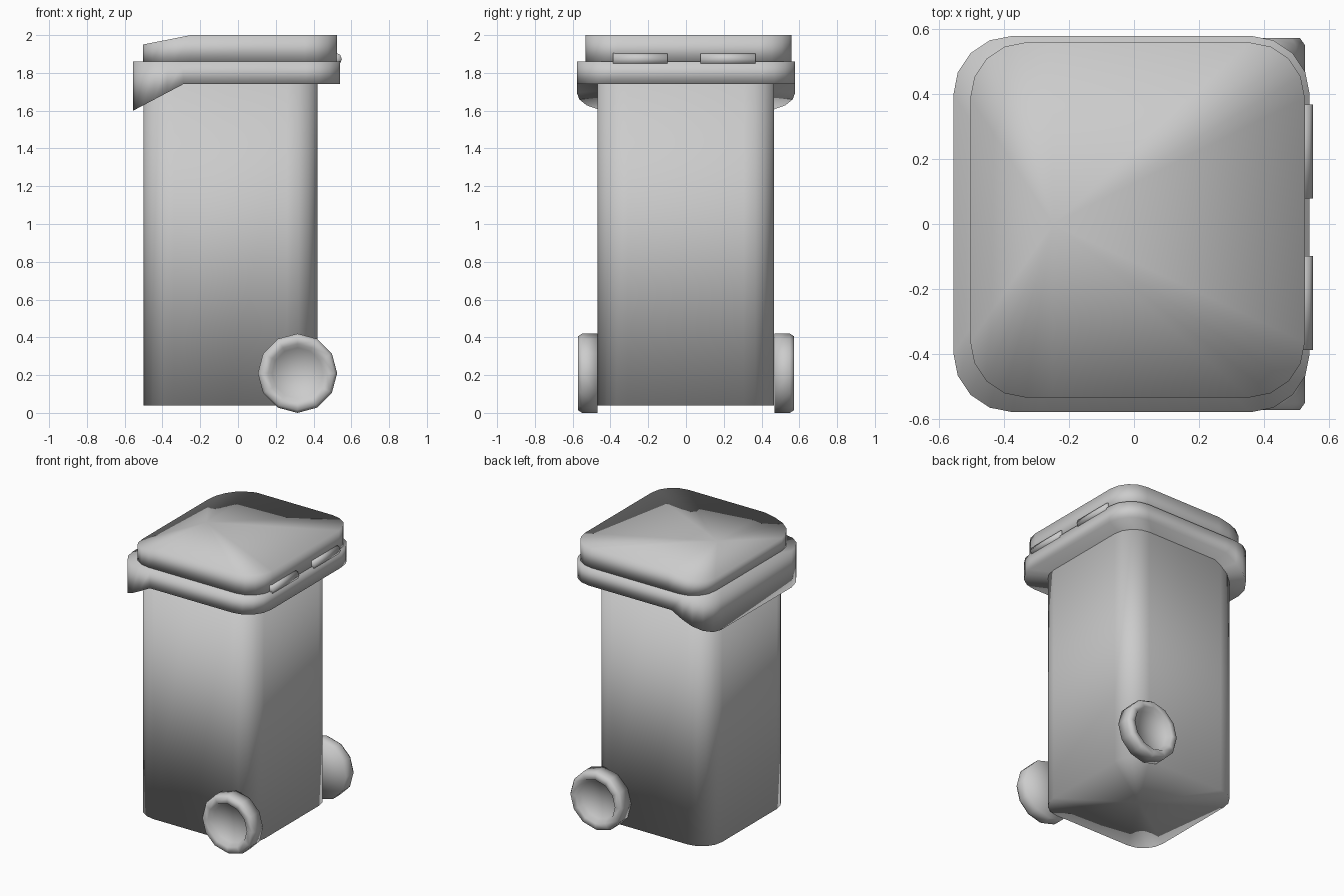
import bpy
import bmesh
from math import pi, cos, sin

if "Cube" in bpy.data.objects:
    bpy.data.objects.remove(bpy.data.objects["Cube"])


def finish(bm, name):
    bmesh.ops.recalc_face_normals(bm, faces=bm.faces)
    for f in bm.faces:
        f.smooth = True
    mesh = bpy.data.meshes.new(name)
    bm.to_mesh(mesh)
    bm.free()
    obj = bpy.data.objects.new(name, mesh)
    bpy.context.collection.objects.link(obj)
    return obj


def rounded_outline(x0, x1, y0, y1, r, fold_x, seg=4):
    pts = []
    corners = [(x1 - r, y0 + r), (x1 - r, y1 - r), (x0 + r, y1 - r), (x0 + r, y0 + r)]
    for k, (cx, cy) in enumerate(corners):
        for i in range(seg + 1):
            a = (k - 1) * pi / 2 + i * pi / 2 / seg
            pts.append((cx + r * cos(a), cy + r * sin(a)))
        if k == 1:
            pts.append((fold_x, y1))
    pts.append((fold_x, y0))
    return pts


def prism(name, outline, fold_x, z_bottom, z_top):
    """Rounded box with fan caps; heights are functions of x."""
    bm = bmesh.new()
    rings = []
    for z in (z_bottom, z_top):
        ring = [bm.verts.new((x, y, z(x))) for x, y in outline]
        hub = bm.verts.new((fold_x, 0, z(fold_x)))
        for i in range(len(ring)):
            bm.faces.new((hub, ring[i - 1], ring[i]))
        rings.append(ring)
    low, high = rings
    for i in range(len(low)):
        bm.faces.new((low[i - 1], low[i], high[i], high[i - 1]))
    return finish(bm, name)


def lathe_y(name, cx, cz, profile, sides):
    """Spin (radius, y) points about a y axis; radius 0 makes a pole."""
    bm = bmesh.new()
    rings = []
    for r, y in profile:
        if r == 0:
            rings.append([bm.verts.new((cx, y, cz))] * sides)
        else:
            rings.append([bm.verts.new((cx + r * cos(2 * pi * i / sides), y,
                                        cz + r * sin(2 * pi * i / sides)))
                          for i in range(sides)])
    for a, b in zip(rings, rings[1:]):
        for i in range(sides):
            quad = list(dict.fromkeys((a[i - 1], a[i], b[i], b[i - 1])))
            bm.faces.new(quad)
    return finish(bm, name)


# Main container
prism("bin_body", rounded_outline(-0.5, 0.42, -0.468, 0.466, 0.16, -0.04), -0.04,
      lambda x: 0.04, lambda x: 1.80)

# Collar with the drooping handle end
prism("rim_collar", rounded_outline(-0.555, 0.54, -0.578, 0.578, 0.18, -0.29), -0.29,
      lambda x: 1.74 - max(0, -0.29 - x) * 0.14 / 0.265, lambda x: 1.86)

# Lid with one sloping end
prism("lid", rounded_outline(-0.503, 0.525, -0.533, 0.558, 0.17, -0.25), -0.25,
      lambda x: 1.85, lambda x: 2.0 - max(0, -0.25 - x) * 0.05 / 0.253)

# Hinge barrels
for i, (ya, yb) in enumerate(((-0.387, -0.098), (0.078, 0.368))):
    lathe_y(f"hinge_{i + 1}", 0.517, 1.873,
            [(0, ya), (0.033, ya), (0.033, yb), (0, yb)], 8)

# Dished wheels
for side, s in (("front", -1), ("back", 1)):
    lathe_y(f"{side}_wheel", 0.315, 0.21,
            [(0, s * 0.468), (0.21, s * 0.468), (0.21, s * 0.55), (0.195, s * 0.572),
             (0.155, s * 0.572), (0.135, s * 0.535), (0, s * 0.53)], 12)
